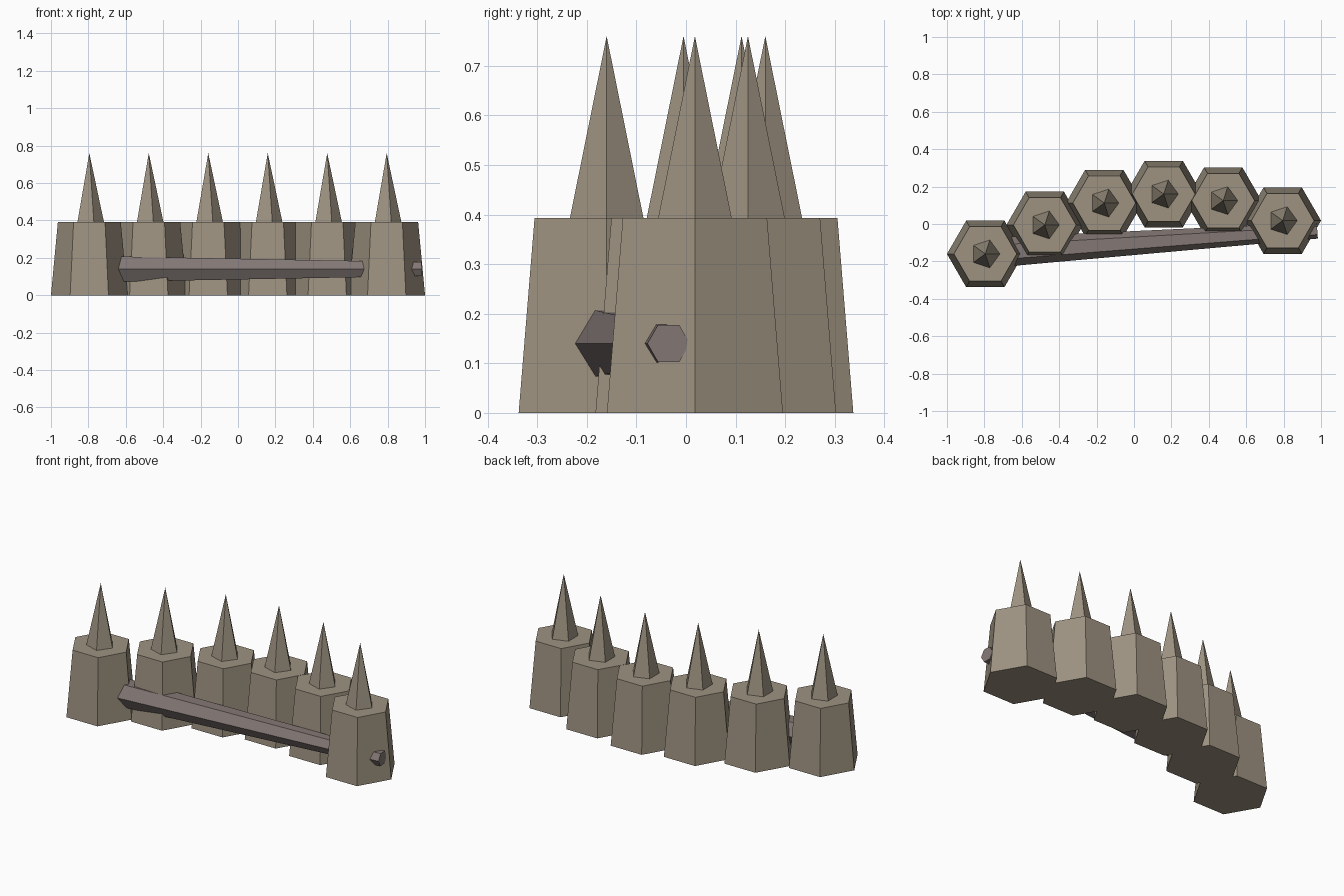
import bpy, bmesh, math
from mathutils import Vector, Matrix

if "Cube" in bpy.data.objects:
    bpy.data.objects.remove(bpy.data.objects["Cube"])


def material(name, rgb):
    m = bpy.data.materials.new(name)
    m.diffuse_color = (*rgb, 1.0)
    m.use_nodes = True
    m.node_tree.nodes["Principled BSDF"].inputs["Base Color"].default_value = m.diffuse_color
    return m


stone = material("warm grey stone", (0.34, 0.29, 0.22))
wood = material("weathered wood", (0.23, 0.19, 0.18))


def frustum(name, start, end, r1, r2, sides, first_dir, mat):
    """Flat-sided tapered prism from start to end, first corner towards first_dir."""
    start, end = Vector(start), Vector(end)
    axis = (end - start).normalized()
    u = Vector(first_dir)
    u = (u - axis * u.dot(axis)).normalized()
    v = axis.cross(u)
    rot = Matrix((u, v, axis)).transposed().to_4x4()
    bm = bmesh.new()
    rings = []
    for z, r in ((0, r1), ((end - start).length, r2)):
        count = sides if r > 0 else 1
        rings.append([bm.verts.new((r * math.cos(math.tau * i / sides),
                                    r * math.sin(math.tau * i / sides), z))
                      for i in range(count)])
    low, high = rings
    bm.faces.new(low[::-1])
    if len(high) > 1:
        bm.faces.new(high)
    for i in range(sides):
        j = (i + 1) % sides
        if len(high) > 1:
            bm.faces.new((low[i], low[j], high[j], high[i]))
        else:
            bm.faces.new((low[i], low[j], high[0]))
    bm.transform(Matrix.Translation(start) @ rot)
    me = bpy.data.meshes.new(name)
    bm.to_mesh(me)
    bm.free()
    me.materials.append(mat)
    ob = bpy.data.objects.new(name, me)
    bpy.context.collection.objects.link(ob)
    return ob


# Curved row of hexagonal posts, each topped by a five-sided spike
BLOCK_H, SPIKE_H = 0.393, 0.76
for i, y in enumerate((-0.16, -0.005, 0.112, 0.16, 0.125, 0.018)):
    x = -0.795 + 0.318 * i
    frustum(f"post_{i + 1}", (x, y, 0), (x, y, BLOCK_H), 0.205, 0.168, 6, (1, 0, 0), stone)
    frustum(f"spike_{i + 1}", (x, y, BLOCK_H), (x, y, SPIKE_H), 0.078, 0, 5, (1, 0, 0), stone)

# Tapered hexagonal log running through the posts
frustum("log", (-0.795, -0.156, 0.14), (0.98, -0.035, 0.14), 0.081, 0.043, 6, (0, -1, 0), wood)
